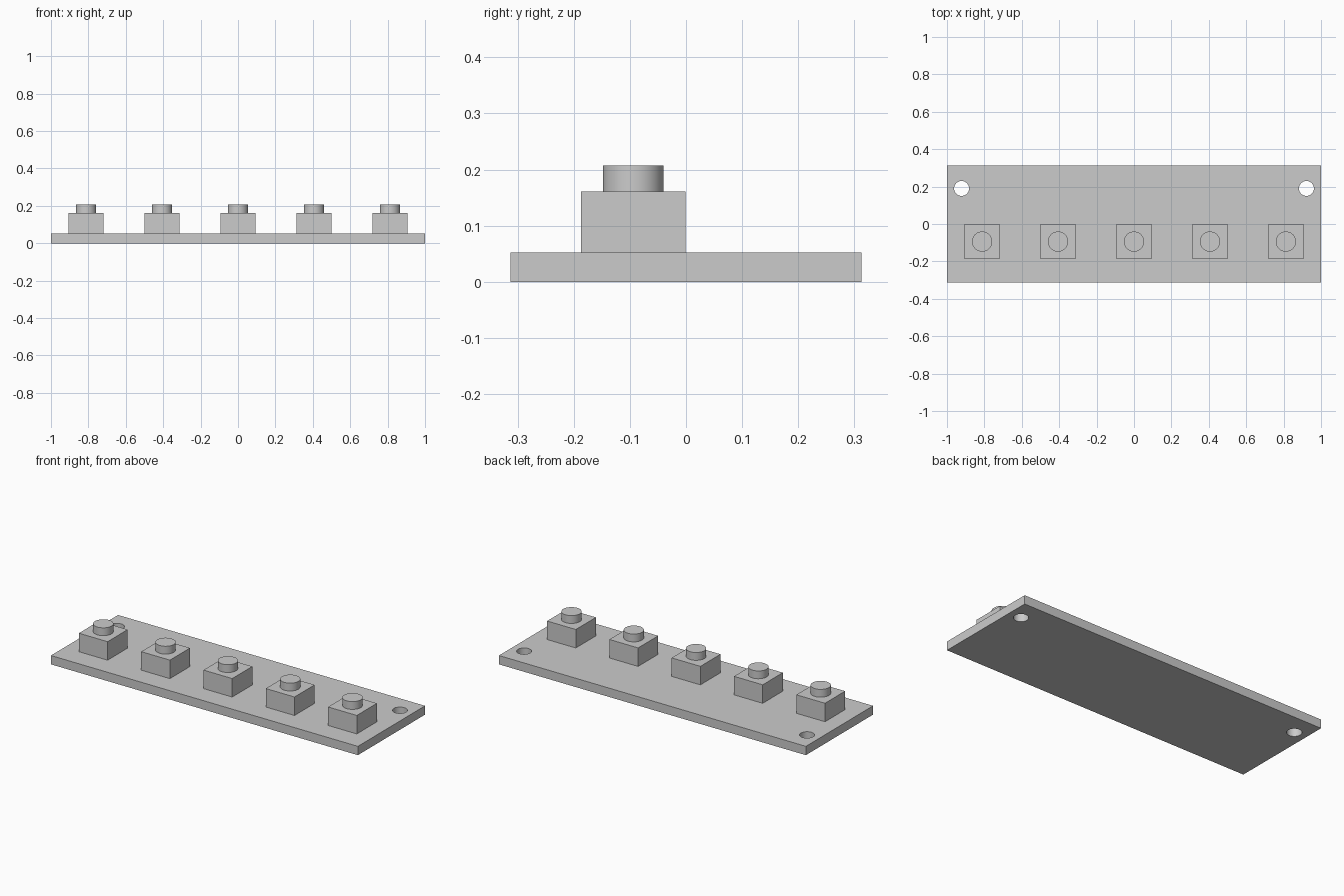
import bpy
import bmesh
from mathutils import Matrix

cube = bpy.data.objects.get("Cube")
if cube:
    bpy.data.objects.remove(cube, do_unlink=True)

grey = bpy.data.materials.new("plain grey")
grey.use_nodes = True
colour = (0.6, 0.6, 0.6, 1)
grey.diffuse_color = colour
grey.node_tree.nodes["Principled BSDF"].inputs["Base Color"].default_value = colour


def finish(name, bm):
    """Turn a bmesh into a named grey object."""
    mesh = bpy.data.meshes.new(name)
    bm.to_mesh(mesh)
    bm.free()
    mesh.materials.append(grey)
    obj = bpy.data.objects.new(name, mesh)
    bpy.context.collection.objects.link(obj)
    return obj


def box(name, centre, size):
    bm = bmesh.new()
    bmesh.ops.create_cube(bm, size=1, matrix=Matrix.Translation(centre) @ Matrix.Diagonal((*size, 1)))
    return finish(name, bm)


def cylinder(name, centre, radius, height):
    bm = bmesh.new()
    bmesh.ops.create_cone(bm, cap_ends=True, segments=48, radius1=radius, radius2=radius,
                          depth=height, matrix=Matrix.Translation(centre))
    return finish(name, bm)


def smooth(obj):
    bpy.ops.object.select_all(action="DESELECT")
    obj.select_set(True)
    bpy.context.view_layer.objects.active = obj
    bpy.ops.object.shade_smooth_by_angle()


# Base board
board_top, body_top, cap_top = 0.052, 0.161, 0.207
board = box("board", (0, 0, board_top / 2), (2, 0.625, board_top))

# Mounting holes in the two back corners
for side, x in (("right", -0.922), ("left", 0.922)):
    cutter = cylinder(f"{side}_hole_cutter", (x, 0.19, board_top / 2), 0.04, 0.2)
    cutter.hide_render = True
    cut = board.modifiers.new(f"{side}_hole", "BOOLEAN")
    cut.operation = "DIFFERENCE"
    cut.solver = "EXACT"
    cut.object = cutter
    bpy.context.view_layer.objects.active = board
    bpy.ops.object.modifier_apply(modifier=cut.name)
    bpy.data.objects.remove(cutter, do_unlink=True)
smooth(board)

# Row of five push buttons: square body with a round cap
for i in range(5):
    x = (i - 2) * 0.406
    box(f"button_body_{i + 1}", (x, -0.094, (board_top + body_top) / 2),
        (0.187, 0.187, body_top - board_top))
    smooth(cylinder(f"button_cap_{i + 1}", (x, -0.094, (body_top + cap_top) / 2),
                    0.054, cap_top - body_top))
